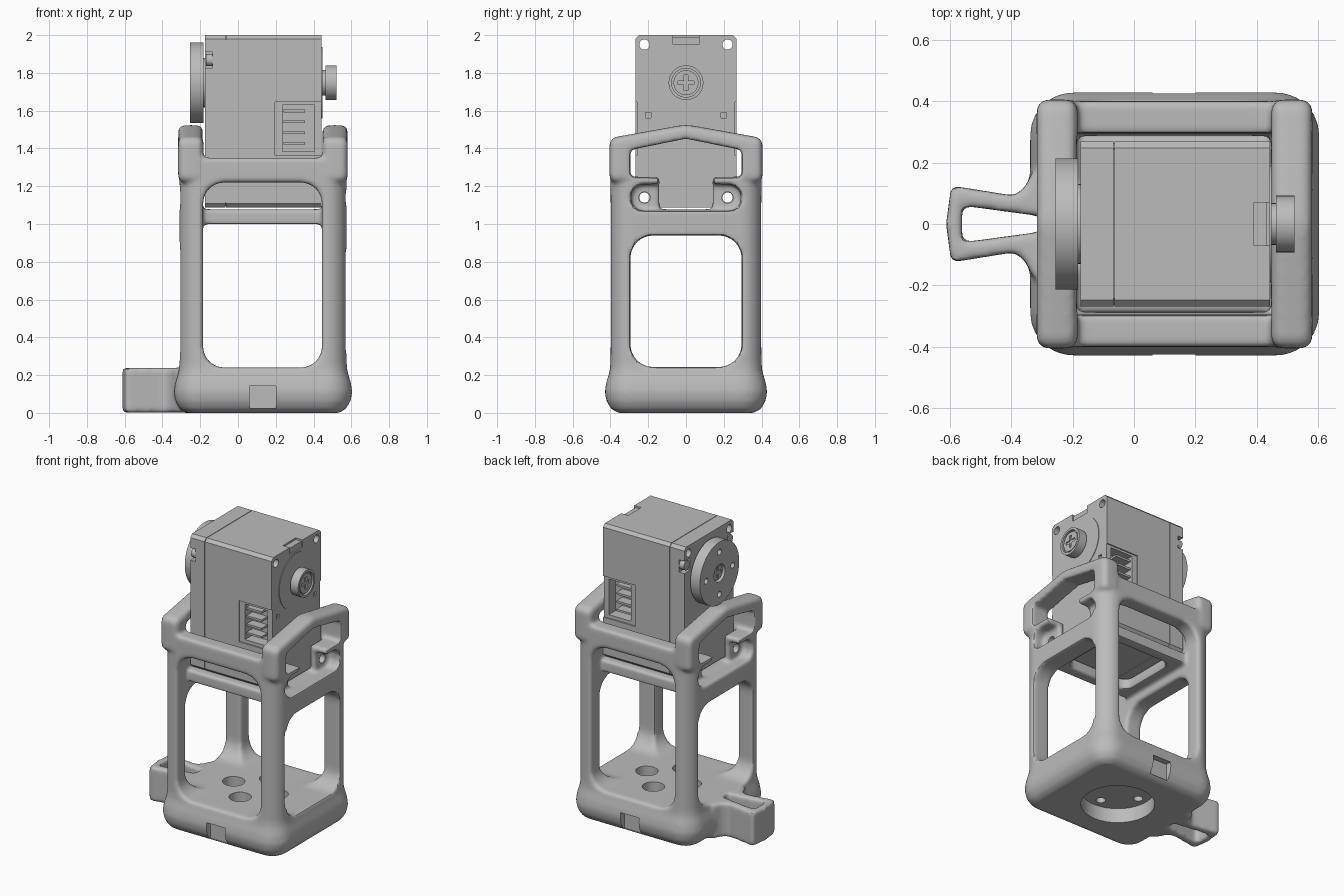
import bpy, bmesh
from math import sin, cos, pi

if "Cube" in bpy.data.objects:
    bpy.data.objects.remove(bpy.data.objects["Cube"])

grey = bpy.data.materials.new("grey plastic")
grey.use_nodes = True
grey.diffuse_color = (0.5, 0.5, 0.5, 1)
grey.node_tree.nodes["Principled BSDF"].inputs["Base Color"].default_value = (0.5, 0.5, 0.5, 1)
ALL = (-1, 1)
SIDES = (-1, 1)


# ---- helpers ----
def circle(u, v, r, n=32):
    return [(u + r * cos(2 * pi * i / n), v + r * sin(2 * pi * i / n)) for i in range(n)]


def rect(u0, u1, v0, v1):
    return [(u0, v0), (u1, v0), (u1, v1), (u0, v1)]


def round_rect(u0, u1, v0, v1, r, n=6):
    corners = [(u1 - r, v1 - r), (u0 + r, v1 - r), (u0 + r, v0 + r), (u1 - r, v0 + r)]
    return [(cu + r * cos((q + i / n) * pi / 2), cv + r * sin((q + i / n) * pi / 2))
            for q, (cu, cv) in enumerate(corners) for i in range(n + 1)]


def loft(name, rings, bevel=0):
    """Closed solid through a list of equal-length rings of 3D points."""
    bm = bmesh.new()
    loops = [[bm.verts.new(p) for p in ring] for ring in rings]
    n = len(loops[0])
    for a, b in zip(loops, loops[1:]):
        for i in range(n):
            bm.faces.new((a[i], a[(i + 1) % n], b[(i + 1) % n], b[i]))
    bm.faces.new(loops[0])
    bm.faces.new(loops[-1])
    bmesh.ops.recalc_face_normals(bm, faces=bm.faces[:])
    if bevel:
        bmesh.ops.bevel(bm, geom=bm.edges[:], offset=bevel, segments=4,
                        profile=0.5, affect='EDGES')
    mesh = bpy.data.meshes.new(name)
    bm.to_mesh(mesh)
    bm.free()
    mesh.materials.append(grey)
    ob = bpy.data.objects.new(name, mesh)
    bpy.context.scene.collection.objects.link(ob)
    return ob


def prism(name, pts, axis, a, b, bevel=0):
    """Extrude a 2D outline along x, y or z from a to b."""
    place = {'x': lambda u, v, t: (t, u, v),
             'y': lambda u, v, t: (u, t, v),
             'z': lambda u, v, t: (u, v, t)}[axis]
    return loft(name, [[place(u, v, t) for u, v in pts] for t in (a, b)], bevel)


def box(name, x0, x1, y0, y1, z0, z1, bevel=0):
    return prism(name, rect(x0, x1, y0, y1), 'z', z0, z1, bevel)


def apply(ob, kind, **settings):
    mod = ob.modifiers.new(kind, kind)
    for key, value in settings.items():
        setattr(mod, key, value)
    bpy.context.view_layer.objects.active = ob
    bpy.ops.object.modifier_apply(modifier=mod.name)


def combine(ob, other, operation='DIFFERENCE'):
    other.hide_render = True
    apply(ob, 'BOOLEAN', object=other, operation=operation, solver='EXACT')
    bpy.data.objects.remove(other)


def smooth(ob):
    bpy.ops.object.select_all(action='DESELECT')
    ob.select_set(True)
    bpy.context.view_layer.objects.active = ob
    bpy.ops.object.shade_smooth_by_angle(angle=0.6)


# ---- cage: bulging base with straight walls above ----
MID = 0.1325
profile = [(0, .07), (.02, .035), (.06, .01), (.11, 0), (.16, .008), (.22, .026),
           (.26, .03), (1.35, .03)]
cage = loft("cage", [[(u, v, z) for u, v in round_rect(
    MID - .4725 + d, MID + .4725 - d, -.43 + d, .43 - d, .14 - d)] for z, d in profile])

# peaked arches over both sides
arch = [(-.405, 1.22), (.405, 1.22), (.405, 1.455), (0, 1.527), (-.405, 1.455)]
for x0, x1 in ((-.317, -.183), (.447, .581)):
    combine(cage, prism("arch", arch, 'x', x0, x1, bevel=.035), 'UNION')

# cable grip at the base
half = [(-.25, .2), (-.33, .17), (-.355, .12), (-.39, .092), (-.595, .125)]
grip = half + [(-.612, 0)] + [(x, -y) for x, y in reversed(half)]
combine(cage, prism("grip", grip, 'z', .001, .238), 'UNION')
combine(cage, prism("grip_hole", [(-.56, .06), (-.56, -.06), (-.3, -.025), (-.3, .025)],
                    'z', -.1, .4))

# windows, motor bay and side openings
combine(cage, prism("front_window", round_rect(-.185, .445, .24, 1.22, .11), 'y', *ALL))
combine(cage, prism("side_window", round_rect(-.295, .295, .242, .94, .12), 'x', *ALL))
combine(cage, box("motor_bay", -.187, .447, -.287, .287, 1.085, 2))
opening = [(-.295, 1.25), (.295, 1.25), (.295, 1.392), (0, 1.452), (-.295, 1.392)]
combine(cage, prism("side_opening", opening, 'x', *ALL))
combine(cage, prism("side_notch", rect(-.14, .14, 1.07, 1.3), 'x', *ALL))
for s in SIDES:
    for x0, x1 in ((-1, -.228), (.488, 1)):
        pocket = round_rect(min(s * .08, s * .29), max(s * .08, s * .29), 1.07, 1.21, .06)
        combine(cage, prism("screw_pocket", pocket, 'x', x0, x1))

# shelf ring under the motor
shelf = box("shelf", -.21, .47, -.288, .288, 1.0, 1.078)
combine(shelf, prism("shelf_hole", round_rect(-.11, .37, -.21, .21, .06), 'z', *(.5, 1.5)))
combine(cage, shelf, 'UNION')

# blend everything into soft moulded corners
apply(cage, 'REMESH', mode='VOXEL', voxel_size=.0115, use_smooth_shade=True)
apply(cage, 'SMOOTH', factor=.5, iterations=10)

# crisp cuts: base socket, countersunk floor holes, latch pockets, screw holes
combine(cage, prism("base_socket", circle(MID, 0, .23, 48), 'z', -.1, .1))
for dx, dy in ((.165, 0), (-.165, 0), (0, .165), (0, -.165)):
    combine(cage, prism("screw_hole", circle(MID + dx, dy, .03, 20), 'z', .05, .4))
    combine(cage, prism("counterbore", circle(MID + dx, dy, .07), 'z', .16, .4))
for s in SIDES:
    combine(cage, box("latch_pocket", .06, .2, min(s * .385, s * .6), max(s * .385, s * .6),
                      .022, .142))
    combine(cage, prism("side_screw_hole", circle(s * .22, 1.14, .03, 24), 'x', *ALL))
smooth(cage)


# ---- motor ----
def case_outline(d=0):
    y, c = .268 - d, .02
    z0, z1 = 1.088 + d, 2 - d
    return [(-y, z0 + c), (-y + c, z0), (y - c, z0), (y, z0 + c),
            (y, z1 - c), (y - c, z1), (-y + c, z1), (-y, z1 - c)]


SHAFT = 1.748
motor_case = prism("motor_case", case_outline(), 'x', -.063, .443)
motor_cap = prism("motor_cap", case_outline(), 'x', -.175, -.067)
motor_core = prism("motor_core", case_outline(.006), 'x', -.12, .1)

for s in SIDES:
    def out(a, b):
        return sorted((s * a, s * b))
    # recessed socket with contact bars on the front and back
    combine(motor_case, box("socket", .235, .405, *out(.185, .4), 1.385, 1.63))
    combine(motor_case, box("socket_rim", .195, .5, *out(.26, .4), 1.362, 1.645))
    for i in range(4):
        z = 1.42 + i * .057
        box("contact_bar", .24, .355, *out(.18, .25), z, z + .014)
    # shallow slots on the socket's side face
    for z in (1.43, 1.56):
        combine(motor_case, box("side_slot", .43, .5, *out(.185, .215), z, z + .03))
    # corner nook with a screw beside the output disc
    combine(motor_cap, box("screw_nook", -.3, -.135, *out(.205, .4), 1.825, 1.91))
    prism("case_screw", circle(s * .235, 1.868, .032, 20), 'x', -.17, -.13)
    # through holes at the four corners
    for z in (1.14, 1.95):
        for part in (motor_case, motor_cap, motor_core):
            combine(part, prism("corner_hole", circle(s * .22, z, .027, 24), 'x', *ALL))

# index notch on the top edge
combine(motor_case, box("notch_top", .39, .6, -.07, .07, 1.988, 2.1))
combine(motor_case, box("notch_side", .433, .6, -.07, .07, 1.95, 2.1))


def cut_cross(part, x0, x1):
    for w, h in ((.042, .01), (.01, .042)):
        combine(part, prism("cross", rect(-w, w, SHAFT - h, SHAFT + h), 'x', x0, x1))


# output disc on the right side
output_hub = prism("output_hub", circle(0, SHAFT, .13, 48), 'x', -.2, -.17)
output_disc = prism("output_disc", circle(0, SHAFT, .214, 64), 'x', -.255, -.183)
combine(output_disc, prism("disc_recess", circle(0, SHAFT, .06), 'x', -.4, -.225))
for dy, dz in ((.145, 0), (-.145, 0), (0, .145), (0, -.145)):
    combine(output_disc, prism("disc_hole", circle(dy, SHAFT + dz, .02, 16), 'x', -.4, -.2))
disc_screw = prism("disc_screw", circle(0, SHAFT, .05), 'x', -.242, -.22)
cut_cross(disc_screw, -.4, -.232)

# idler pivot on the left side
idler_plate = prism("idler_plate", circle(0, SHAFT, .19, 64), 'x', .43, .447)
idler_neck = prism("idler_neck", circle(0, SHAFT, .068), 'x', .44, .47)
idler_cap = prism("idler_cap", circle(0, SHAFT, .092, 48), 'x', .462, .522)
combine(idler_cap, prism("cap_recess", circle(0, SHAFT, .076, 48), 'x', .505, .6))
idler_screw = prism("idler_screw", circle(0, SHAFT, .066, 48), 'x', .5, .517)
cut_cross(idler_screw, .508, .6)

for part in (output_hub, output_disc, disc_screw, idler_plate, idler_neck,
             idler_cap, idler_screw, motor_case, motor_cap):
    smooth(part)
